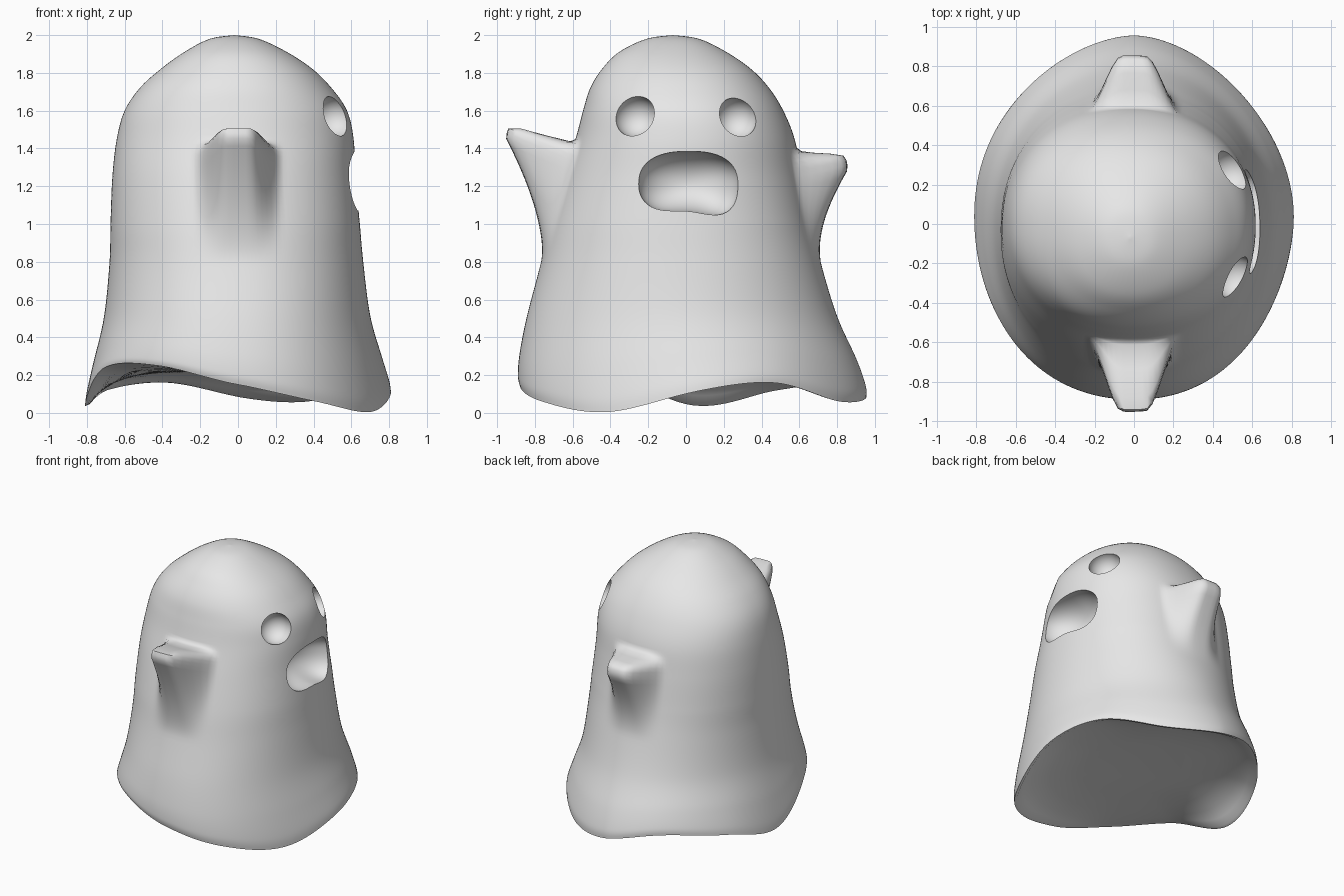
import bpy, bmesh, math
from mathutils import Vector

if "Cube" in bpy.data.objects:
    bpy.data.objects.remove(bpy.data.objects["Cube"])

SEGMENTS, STEPS = 160, 8

# Body outline: height, x min, x max, y min, y max
ROWS = [
    (2.0, -.02, -.02, -.07, -.07), (1.98, -.15, .11, -.21, .07),
    (1.91, -.285, .26, -.355, .215), (1.82, -.41, .395, -.445, .345),
    (1.72, -.52, .495, -.507, .44), (1.6, -.6, .577, -.545, .515),
    (1.45, -.642, .612, -.585, .575), (1.25, -.665, .622, -.65, .615),
    (1.0, -.675, .645, -.72, .662), (.8, -.68, .663, -.767, .712), (.5, -.71, .7, -.84, .8),
    (.25, -.765, .76, -.88, .9), (.08, -.8, .8, -.89, .95), (0, -.81, .81, -.88, .955),
]
# Height of the wavy hem every 30 degrees, starting at +x
HEM = [.11, .16, .06, .085, .16, .12, .04, .24, .25, .15, .06, .005]
# Arms: side, length, lift, then heights of the lower edge, tip bottom, tip top, upper edge
ARMS = [(-1, .325, .15, .8, 1.31, 1.36, 1.44), (1, .24, .06, .78, 1.23, 1.29, 1.4)]


def catmull(a, b, c, d, t):
    return b + .5 * t * (c - a + t * (2 * a - 5 * b + 4 * c - d + t * (3 * (b - c) + d - a)))


def ramp(start, end, value):
    return max(0, min(1, (value - start) / (end - start)))


def ease(t):
    return t * t * (3 - 2 * t)


def hem_height(angle):
    f = (angle / math.tau * len(HEM)) % len(HEM)
    i = int(f)
    return catmull(*(HEM[(i + k) % len(HEM)] for k in (-1, 0, 1, 2)), f - i)


def body_row(f):
    i = min(int(f), len(ROWS) - 2)
    pick = [ROWS[max(0, min(len(ROWS) - 1, i + k))] for k in (-1, 0, 1, 2)]
    return [catmull(*values, f - i) for values in zip(*pick)]


def rounded(value, squareness):
    return math.copysign(abs(value) ** (2 / squareness), value)


def add_arms(p):
    """Pull the surface out into two blunt, upturned arms."""
    for side, length, lift, low, tip_low, tip_high, high in ARMS:
        if p.y * side > 0:
            w = ease(ramp(.23, .06, abs(p.x)))
            w *= ramp(low, tip_low, p.z) ** 1.7 * ease(ramp(high, tip_high, p.z))
            p.y += side * length * w
            p.z += lift * w
    return p


def outer_point(f, angle):
    z, x0, x1, y0, y1 = body_row(f)
    c, s = math.cos(angle), math.sin(angle)
    # The skirt is fuller toward the front right corner
    skirt = 1.945 - .18 * s - .08 * c
    squareness = skirt + (2.15 - skirt) * ramp(0, 1, z)
    x = (x0 + x1) / 2 + (x1 - x0) / 2 * rounded(c, squareness)
    y = (y0 + y1) / 2 + (y1 - y0) / 2 * rounded(s, squareness)
    z += hem_height(angle) * max(0, 1 - z / .8) ** 2
    return add_arms(Vector((x, y, z)))


def finish(name, bm):
    bmesh.ops.recalc_face_normals(bm, faces=bm.faces)
    mesh = bpy.data.meshes.new(name)
    bm.to_mesh(mesh)
    bm.free()
    mesh.materials.append(grey)
    obj = bpy.data.objects.new(name, mesh)
    bpy.context.collection.objects.link(obj)
    return obj


grey = bpy.data.materials.new("pale grey")
grey.use_nodes = True
grey.diffuse_color = (.8, .8, .8, 1)
grey.node_tree.nodes["Principled BSDF"].inputs["Base Color"].default_value = (.8, .8, .8, 1)

# Body: lofted rings from the crown to the hem, then a shallow domed underside
bm = bmesh.new()
angles = [math.tau * i / SEGMENTS for i in range(SEGMENTS)]
last = len(ROWS) - 1
rings = [[outer_point(k / STEPS, a) for a in angles] for k in range(1, last * STEPS + 1)]
hem = rings[-1]
for scale, depth in ((.975, .04), (.93, .3), (.85, .6), (.7, .85), (.45, 1)):
    rings.append([Vector((p.x * scale, p.y * scale, p.z + (.22 - p.z) * depth)) for p in hem])
rings = [[bm.verts.new(p) for p in ring] for ring in rings]
crown = bm.verts.new((-.02, -.07, 2))
for i in range(SEGMENTS):
    j = (i + 1) % SEGMENTS
    bm.faces.new((crown, rings[0][i], rings[0][j]))
    for upper, lower in zip(rings, rings[1:]):
        bm.faces.new((upper[i], lower[i], lower[j], upper[j]))
bm.faces.new(rings[-1])
body = finish("ghost_body", bm)


def hollow(name, centre, size, squareness=2, wave=0, slant=0):
    """Carve a rounded hollow out of the body."""
    bm = bmesh.new()
    bmesh.ops.create_uvsphere(bm, u_segments=48, v_segments=32, radius=1)
    for v in bm.verts:
        x, y, z = v.co
        r = math.hypot(y, z)
        if r > 1e-5:
            k = r / (abs(y) ** squareness + abs(z) ** squareness) ** (1 / squareness)
            y, z = y * k, z * k
        z += (wave * math.cos(y * math.pi) - slant * y) * max(0, -z)
        v.co = Vector(centre) + Vector((x * size[0], y * size[1], z * size[2]))
    cutter = finish(name, bm)
    cutter.hide_render = True
    cut = body.modifiers.new(name, "BOOLEAN")
    cut.operation, cut.solver, cut.object = "DIFFERENCE", "EXACT", cutter
    bpy.context.view_layer.objects.active = body
    bpy.ops.object.modifier_apply(modifier=name)
    bpy.data.objects.remove(cutter)


# Face: two eye sockets and a wide open mouth
hollow("right_eye_socket", (.505, -.265, 1.568), (.115, .115, .11))
hollow("left_eye_socket", (.485, .265, 1.56), (.115, .112, .11))
hollow("mouth_hollow", (.61, .015, 1.215), (.2, .267, .17), 2.4, .12, .15)

bpy.ops.object.select_all(action="DESELECT")
body.select_set(True)
bpy.context.view_layer.objects.active = body
bpy.ops.object.shade_smooth_by_angle(angle=math.radians(50))
